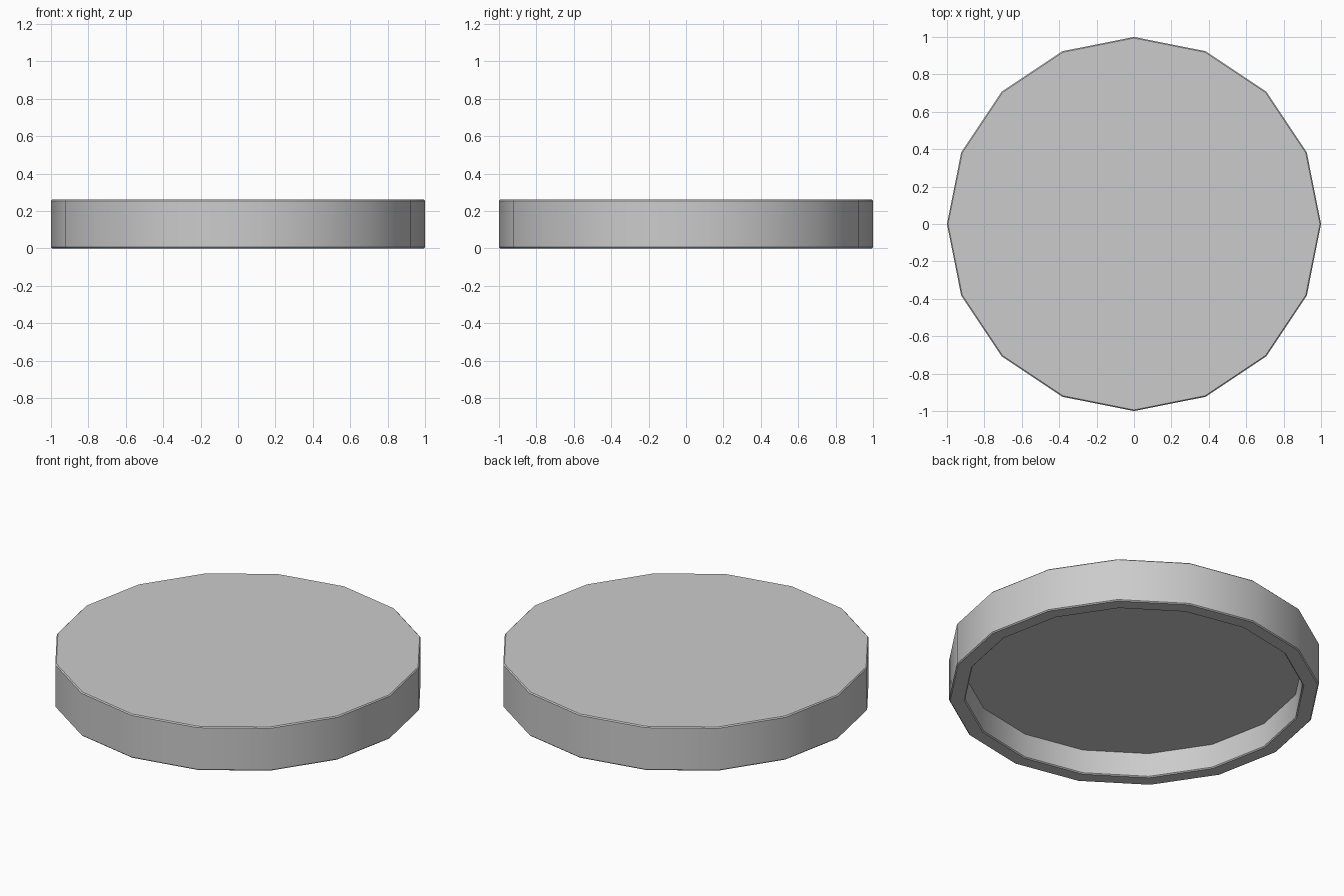
import bpy, bmesh, math

if "Cube" in bpy.data.objects:
    bpy.data.objects.remove(bpy.data.objects["Cube"])

SIDES = 16
R_OUT, R_IN = 1.0, 0.913
HEIGHT, CEILING = 0.26, 0.147
B = 0.006  # tiny edge chamfer

# Cross-section (radius, z): from the cavity ceiling, around the rim, to the top face
profile = [(R_IN, CEILING), (R_IN, B), (R_IN + B, 0), (R_OUT - B, 0),
           (R_OUT, B), (R_OUT, HEIGHT - B), (R_OUT - B, HEIGHT)]

bm = bmesh.new()
rings = []
for r, z in profile:
    rings.append([bm.verts.new((r * math.cos(2 * math.pi * i / SIDES),
                                r * math.sin(2 * math.pi * i / SIDES), z))
                  for i in range(SIDES)])

# Walls and rim
for a, b in zip(rings, rings[1:]):
    for i in range(SIDES):
        j = (i + 1) % SIDES
        bm.faces.new((a[i], a[j], b[j], b[i]))

# Flat cavity ceiling and top
bm.faces.new(rings[0])
bm.faces.new(rings[-1])
bmesh.ops.recalc_face_normals(bm, faces=bm.faces)

mesh = bpy.data.meshes.new("lid")
bm.to_mesh(mesh)
bm.free()
lid = bpy.data.objects.new("lid", mesh)
bpy.context.collection.objects.link(lid)

# Smooth around the side, crisp at the rims
bpy.context.view_layer.objects.active = lid
lid.select_set(True)
bpy.ops.object.shade_smooth_by_angle(angle=math.radians(30))
